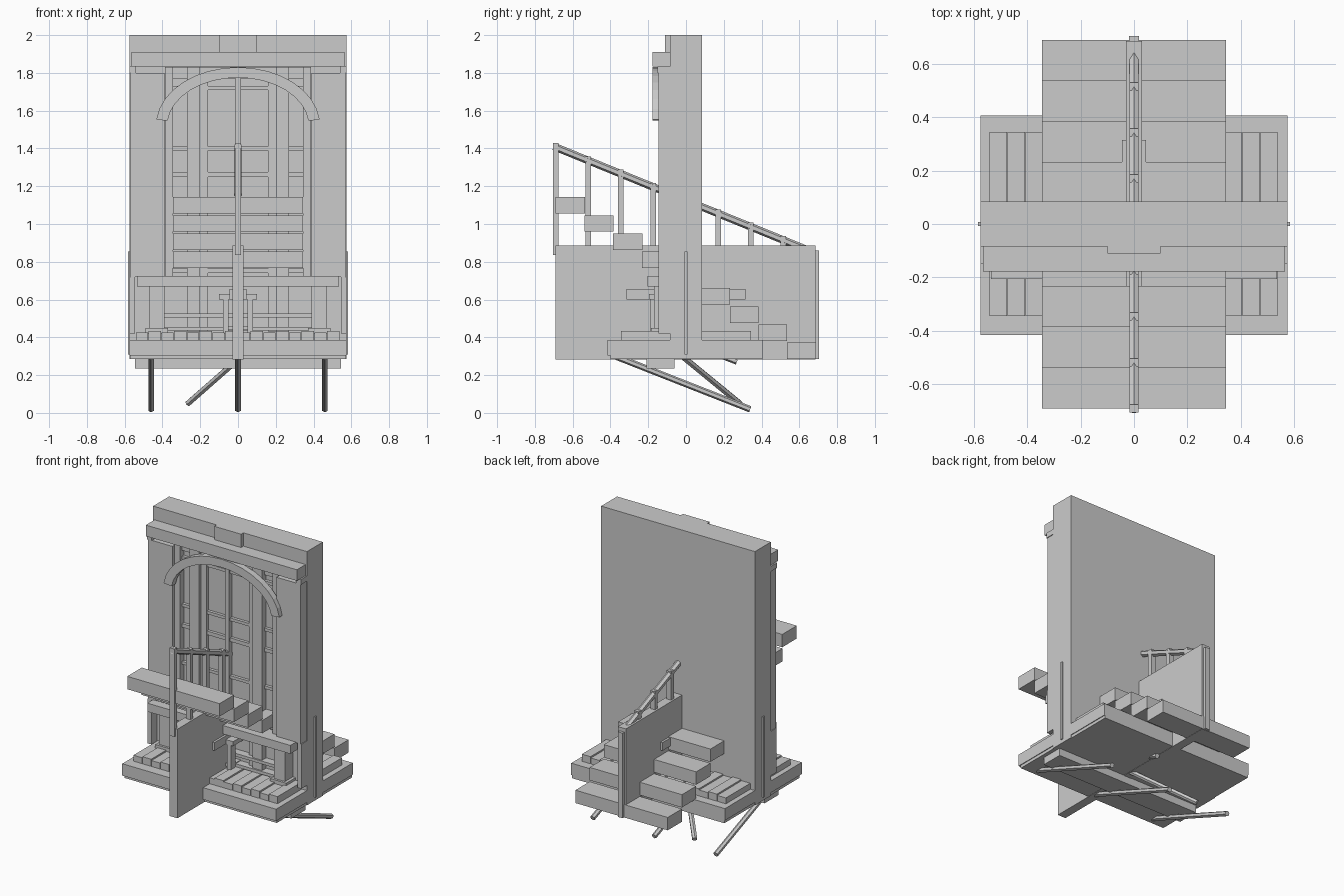
import bpy, bmesh, math
from mathutils import Vector

if "Cube" in bpy.data.objects:
    bpy.data.objects.remove(bpy.data.objects["Cube"])


def finish(name, bm):
    bmesh.ops.recalc_face_normals(bm, faces=bm.faces)
    me = bpy.data.meshes.new(name)
    bm.to_mesh(me)
    bm.free()
    ob = bpy.data.objects.new(name, me)
    bpy.context.collection.objects.link(ob)
    return ob


def box(name, x0, x1, y0, y1, z0, z1):
    bm = bmesh.new()
    bmesh.ops.create_cube(bm, size=1)
    for v in bm.verts:
        v.co = ((x0 + x1) / 2 + v.co.x * (x1 - x0),
                (y0 + y1) / 2 + v.co.y * (y1 - y0),
                (z0 + z1) / 2 + v.co.z * (z1 - z0))
    return finish(name, bm)


def pair(name, x0, x1, *yz):
    box(name + "_right", x0, x1, *yz)
    box(name + "_left", -x1, -x0, *yz)


def rod(name, a, b, r=0.017, sides=6):
    a, b = Vector(a), Vector(b)
    bm = bmesh.new()
    bmesh.ops.create_cone(bm, cap_ends=True, segments=sides, radius1=r, radius2=r,
                          depth=(b - a).length)
    rot = (b - a).to_track_quat('Z', 'Y').to_matrix()
    for v in bm.verts:
        v.co = rot @ v.co + (a + b) / 2
    return finish(name, bm)


# main wall, cornice and crown block
box("wall", -.575, .575, -.085, .085, .285, 2)
box("cornice", -.565, .565, -.178, -.08, 1.835, 1.91)
box("crown_block", -.1, .1, -.11, -.08, 1.9, 2)

# base slab, underside board and deck planks
box("base_slab", -.575, .575, -.415, .405, .305, .385)
box("base_foot", -.57, .57, -.40, .405, .285, .31)
box("underside_board", -.545, .545, -.21, -.06, .235, .29)
n = 16
for i in range(n):
    x = -.54 + i * 1.08 / n
    top = .425 + .008 * (i % 2)
    box(f"deck_plank_{i}", x, x + 1.08 / n - .003, -.345, .345, .38, top)

# wall pilasters with plinths, caps and side strips
pair("pilaster", .39, .57, -.145, -.08, .72, 1.8)
pair("pilaster_cap", .54, .575, -.15, -.08, 1.8, 1.835)
pair("lower_pilaster", .39, .47, -.17, -.08, .42, .67)
pair("corner_post", .545, .575, -.145, -.08, .42, .72)
pair("pilaster_foot", .37, .49, -.185, -.08, .42, .45)
pair("side_strip", .57, .583, -.007, .007, .31, .855)

# window and door framing on the wall
pair("outer_mullion", .345, .387, -.125, -.08, .72, 1.83)
pair("jamb", .2, .27, -.13, -.08, .43, 1.83)
pair("inner_mullion", .16, .2, -.11, -.08, .43, 1.8)
box("center_mullion", -.015, .015, -.12, -.08, .43, 1.8)
for i, (z0, z1) in enumerate([(1.77, 1.83), (1.71, 1.73), (1.39, 1.41), (1.25, 1.275),
                              (1.0, 1.02), (.74, .765)]):
    box(f"window_rail_{i}", -.387, .387, -.105, -.08, z0, z1)
for i, z in enumerate([.435, .505]):
    box(f"lower_rail_{i}", -.39, .39, -.14, -.08, z, z + .02)

# lintel beam under the window
box("lintel", -.535, .535, -.205, -.08, .668, .725)

# arch hood over the window
bm = bmesh.new()
rings = []
for i in range(17):
    t = math.radians(6 + i * 168 / 16)
    ring = []
    for a, b, y in [(.435, .31, -.177), (.435, .31, -.135), (.375, .255, -.135), (.375, .255, -.177)]:
        ring.append(bm.verts.new((a * math.cos(t), y, 1.52 + b * math.sin(t))))
    rings.append(ring)
for p, q in zip(rings, rings[1:]):
    for k in range(4):
        bm.faces.new((p[k], p[(k + 1) % 4], q[(k + 1) % 4], q[k]))
bm.faces.new(rings[0])
bm.faces.new(rings[-1])
finish("arch_hood", bm)

# front flight (rising forward) and back flight (falling backward)
for i in range(4):
    y = -.69 + i * .152
    z = 1.055 - i * .096
    box(f"front_step_{i}", -.345, .345, y, min(y + .155, -.08), z, z + .087)
    y = .08 + i * .152
    z = .573 - i * .096
    box(f"back_step_{i}", -.345, .345, y, y + .152, z, z + .087)

# central partition with through beam and end posts
box("partition", -.03, .03, -.69, .685, .283, .885)
box("through_beam", -.045, .045, -.315, .315, .6, .655)
box("back_end_post", -.018, .018, .68, .703, .285, .86)

# small stand below the lintel
pair("stand_leg", .05, .08, -.19, -.14, .42, .6)
box("stand_top", -.1, .1, -.195, -.08, .6, .63)
box("stand_rung", -.08, .08, -.175, -.08, .44, .46)

# sloping handrail and balusters
rail_z = lambda y: 1.125 - .408 * y
rod("handrail", (0, -.70, rail_z(-.70)), (0, .66, rail_z(.66)), .02)
for i in range(8):
    y = -.69 + i * .172
    if i == 4:
        continue
    box(f"baluster_{i}", -.017, .017, y - .015, y + .015, .835, rail_z(y) + .022)

# struts underneath
for name, x in (("left", -.46), ("middle", 0), ("right", .46)):
    rod(f"strut_{name}", (x, -.37, .298), (x, .34, .019))
rod("strut_diagonal", (.02, -.02, .30), (-.265, .285, .05))
rod("strut_stub", (.04, .12, .33), (.04, .27, .272))
